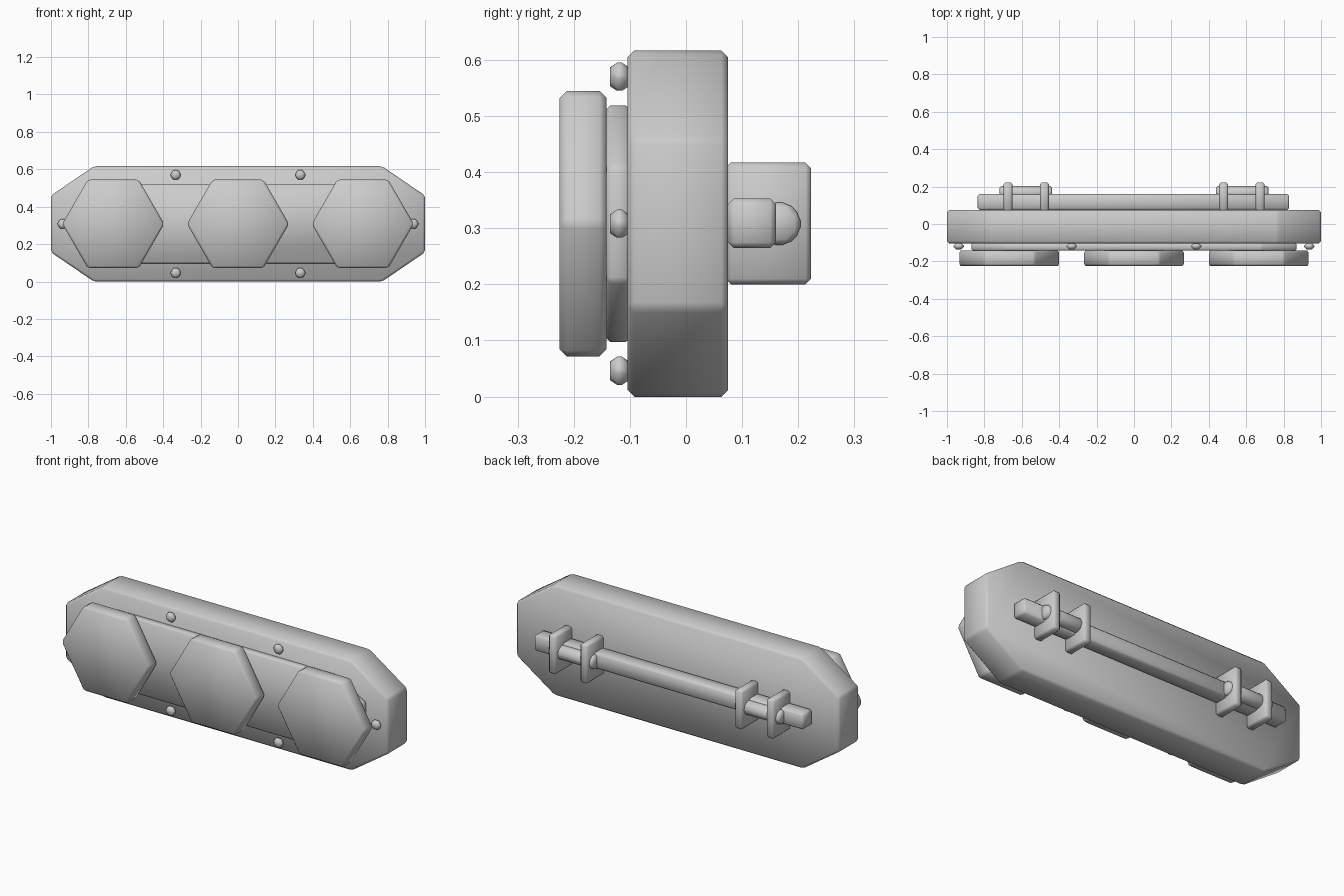
import bpy, bmesh, math

if "Cube" in bpy.data.objects:
    bpy.data.objects.remove(bpy.data.objects["Cube"])

grey = bpy.data.materials.new("light_grey")
grey.diffuse_color = (0.6, 0.6, 0.6, 1)
grey.use_nodes = True
grey.node_tree.nodes["Principled BSDF"].inputs["Base Color"].default_value = grey.diffuse_color
MID = 0.308


def finish(name, bm, chamfer):
    """Chamfer every edge and shade the part softly all over."""
    bmesh.ops.recalc_face_normals(bm, faces=bm.faces)
    bmesh.ops.bevel(bm, geom=bm.edges[:], offset=chamfer, segments=1,
                    affect='EDGES', clamp_overlap=True)
    bmesh.ops.recalc_face_normals(bm, faces=bm.faces)
    mesh = bpy.data.meshes.new(name)
    bm.to_mesh(mesh)
    bm.free()
    for p in mesh.polygons:
        p.use_smooth = True
    mesh.materials.append(grey)
    obj = bpy.data.objects.new(name, mesh)
    bpy.context.collection.objects.link(obj)
    return obj


def extrude(name, outline, a, b, chamfer, axis='Y'):
    """Prism from a 2D outline, running from a to b along the axis."""
    bm = bmesh.new()
    place = (lambda u, v, t: (u, t, v)) if axis == 'Y' else (lambda u, v, t: (t, u, v))
    lo = [bm.verts.new(place(u, v, a)) for u, v in outline]
    hi = [bm.verts.new(place(u, v, b)) for u, v in outline]
    bm.faces.new(lo)
    bm.faces.new(hi)
    n = len(outline)
    for i in range(n):
        j = (i + 1) % n
        bm.faces.new((lo[i], lo[j], hi[j], hi[i]))
    return finish(name, bm, chamfer)


def octagon(x, x_in, z, z_in):
    q = [(x, z_in), (x_in, z), (-x_in, z), (-x, z_in)]
    return [(u, MID + v) for u, v in q + [(-u, -v) for u, v in q]]


def ring(n, r, cu, cv, turn=0.0):
    return [(cu + r * math.cos(turn + math.tau * i / n),
             cv + r * math.sin(turn + math.tau * i / n)) for i in range(n)]


def rect(u0, u1, v0, v1):
    return [(u0, v0), (u1, v0), (u1, v1), (u0, v1)]


# Housing and raised front plate
extrude("housing", octagon(1.0, 0.77, 0.3085, 0.152), -0.104, 0.075, 0.012)
extrude("front_plate", octagon(0.868, 0.68, 0.211, 0.103), -0.143, -0.1, 0.008)

# Three hexagonal lamps
for i, x in enumerate((-0.667, 0, 0.667)):
    extrude(f"lamp_{i + 1}", ring(6, 0.273, x, MID), -0.225, -0.142, 0.012)

# Bolts around the rim
bolts = [(sx * 0.333, MID + sz * 0.262) for sx in (-1, 1) for sz in (-1, 1)]
bolts += [(-0.937, MID), (0.937, MID)]
for i, (x, z) in enumerate(bolts):
    extrude(f"bolt_{i + 1}", ring(6, 0.031, x, z, math.pi / 6), -0.135, -0.102, 0.012)

# Rear mounting bar with brackets and clamp pins
extrude("mounting_bar", rect(0.075, 0.16, 0.265, 0.353), -0.836, 0.83, 0.01, 'X')
for side, s in (("left", -1), ("right", 1)):
    for place, x in (("inner", 0.479), ("outer", 0.674)):
        extrude(f"{side}_{place}_bracket", rect(0.07, 0.223, 0.2, 0.417),
                s * x - 0.024, s * x + 0.024, 0.01, 'X')
    extrude(f"{side}_clamp_pin", ring(8, 0.041, 0.166, MID, math.pi / 8),
            s * 0.578 - 0.14, s * 0.578 + 0.14, 0.01, 'X')
